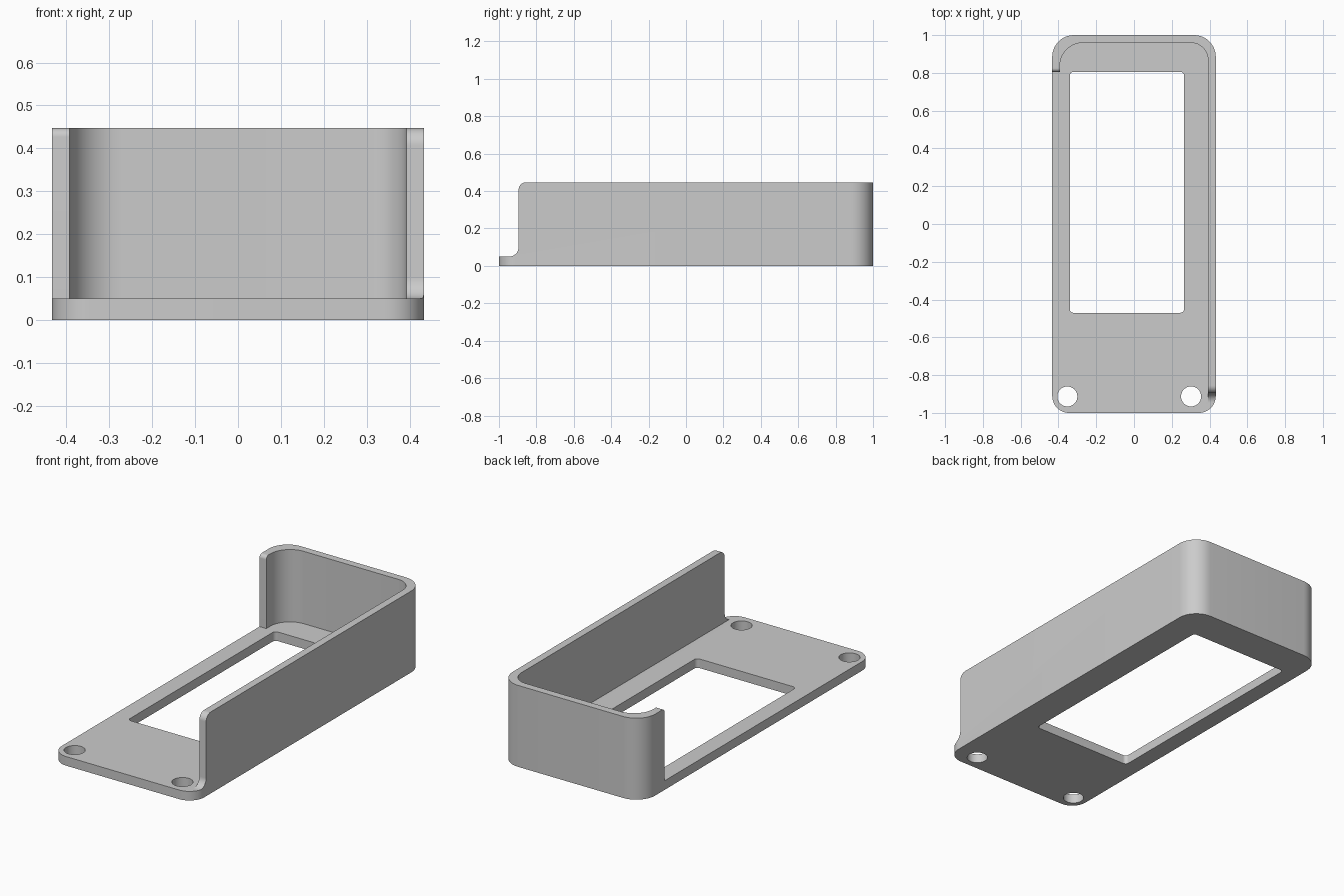
import bpy, bmesh
from math import radians, cos, sin
from mathutils import Vector

if "Cube" in bpy.data.objects:
    bpy.data.objects.remove(bpy.data.objects["Cube"])

HALF_W, HEIGHT, FLOOR, WALL = 0.433, 0.447, 0.05, 0.041
RIGHT_SIDE_END, LEFT_SIDE_END = -0.895, 0.805
FAR = 1.3

gray = bpy.data.materials.new("light gray plastic")
gray.use_nodes = True
COLOUR = (0.6, 0.6, 0.6, 1)
gray.diffuse_color = COLOUR
gray.node_tree.nodes["Principled BSDF"].inputs["Base Color"].default_value = COLOUR


def rounded(corners, steps=12):
    """Round each (a, b, radius) right-angled corner of a closed profile."""
    pts = []
    for i, (a, b, r) in enumerate(corners):
        p = Vector((a, b))
        if r == 0:
            pts.append(p)
            continue
        prev = Vector(corners[i - 1][:2])
        nxt = Vector(corners[(i + 1) % len(corners)][:2])
        u, v = (prev - p).normalized(), (nxt - p).normalized()
        centre = p + (u + v) * r
        for k in range(steps + 1):
            t = radians(90) * k / steps
            pts.append(centre - v * r * cos(t) - u * r * sin(t))
    return pts


def prism(name, pts, lo, hi, axis="z"):
    """Extrude a profile along z (points are x, y) or along x (points are y, z)."""
    bm = bmesh.new()
    place = (lambda p, d: (p.x, p.y, d)) if axis == "z" else (lambda p, d: (d, p.x, p.y))
    face = bm.faces.new([bm.verts.new(place(p, lo)) for p in pts])
    top = bmesh.ops.extrude_face_region(bm, geom=[face])["geom"]
    shift = (0, 0, hi - lo) if axis == "z" else (hi - lo, 0, 0)
    bmesh.ops.translate(bm, vec=shift, verts=[g for g in top if isinstance(g, bmesh.types.BMVert)])
    bmesh.ops.recalc_face_normals(bm, faces=bm.faces)
    mesh = bpy.data.meshes.new(name)
    bm.to_mesh(mesh)
    bm.free()
    mesh.materials.append(gray)
    obj = bpy.data.objects.new(name, mesh)
    bpy.context.collection.objects.link(obj)
    return obj


def rectangle(x0, x1, y0, y1, front, back_right, back_left):
    return rounded([(x0, y0, front), (x1, y0, front), (x1, y1, back_right), (x0, y1, back_left)])


# Solid block with rounded vertical corners
tray = prism("tray", rectangle(-HALF_W, HALF_W, -1, 1, 0.09, 0.115, 0.115), 0, HEIGHT)

# Cavity, open toward the front
cavity = prism("cavity_cutter", rectangle(-HALF_W + WALL, HALF_W - WALL, -FAR, 1 - WALL,
                                          0, 0.09, 0.12), FLOOR, 1)

# Side openings; the profile rounds the top of the wall end and the fillet at its foot
def opening(name, end, x0, x1, fillet, roundover):
    pts = [Vector((-FAR, FLOOR))]
    pts += rounded([(-FAR, FLOOR, 0), (end, FLOOR, fillet), (end, HEIGHT, 0)])[1:-1]
    for k in range(13):
        t = radians(90) * k / 12
        pts.append(Vector((end + roundover * (1 - cos(t)), HEIGHT - roundover * (1 - sin(t)))))
    pts += [Vector((end + roundover, 1)), Vector((-FAR, 1))]
    return prism(name, pts, x0, x1, "x")

front_opening = opening("front_opening_cutter", RIGHT_SIDE_END, -1, 1, 0.05, 0.04)
left_opening = opening("side_opening_cutter", LEFT_SIDE_END, -1, -0.25, 0, 0.02)

# Floor window and two screw holes
cutters = [cavity, front_opening, left_opening,
           prism("window_cutter", rectangle(-0.34, 0.265, -0.47, 0.805, 0.02, 0.02, 0.02), -0.5, 0.2)]
for x in (-0.353, 0.302):
    circle = [Vector((x + 0.053 * cos(radians(a)), -0.913 + 0.053 * sin(radians(a))))
              for a in range(0, 360, 9)]
    cutters.append(prism("screw_hole_cutter", circle, -0.5, 0.2))

bpy.ops.object.select_all(action="DESELECT")
bpy.context.view_layer.objects.active = tray
tray.select_set(True)
for cutter in cutters:
    mod = tray.modifiers.new("cut", "BOOLEAN")
    mod.operation, mod.solver, mod.object = "DIFFERENCE", "EXACT", cutter
    bpy.ops.object.modifier_apply(modifier=mod.name)
    bpy.data.objects.remove(cutter)

# Merge leftover splits in flat areas and shade the curves smoothly
bm = bmesh.new()
bm.from_mesh(tray.data)
bmesh.ops.remove_doubles(bm, verts=bm.verts, dist=0.0002)
bmesh.ops.dissolve_limit(bm, angle_limit=radians(0.5), verts=bm.verts, edges=bm.edges)
bm.to_mesh(tray.data)
bm.free()
bpy.ops.object.shade_smooth_by_angle(angle=radians(30))
